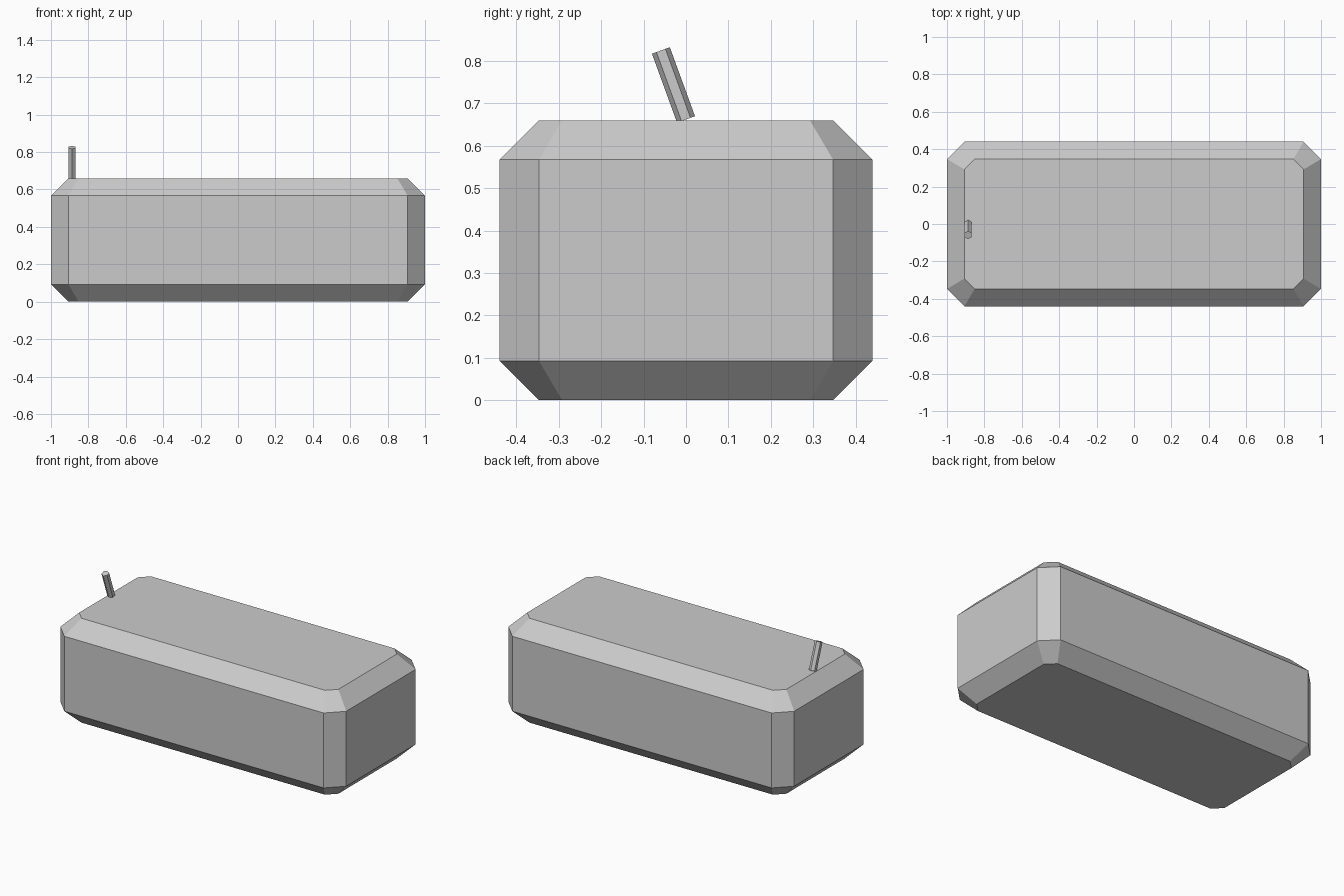
import bpy, bmesh
from math import radians, sin, cos, pi
from mathutils import Matrix

default = bpy.data.objects.get("Cube")
if default:
    bpy.data.objects.remove(default, do_unlink=True)

HALF_X, HALF_Y, HEIGHT = 1.0, 0.44, 0.66
CHAMFER, INNER_CUT = 0.093, 0.055

grey = bpy.data.materials.new("plain grey")
grey.use_nodes = True
colour = (0.6, 0.6, 0.6, 1)
grey.diffuse_color = colour
grey.node_tree.nodes["Principled BSDF"].inputs["Base Color"].default_value = colour


def add_object(name, bm):
    bmesh.ops.recalc_face_normals(bm, faces=bm.faces)
    mesh = bpy.data.meshes.new(name)
    bm.to_mesh(mesh)
    bm.free()
    mesh.materials.append(grey)
    obj = bpy.data.objects.new(name, mesh)
    bpy.context.collection.objects.link(obj)
    return obj


def cut_rectangle(hx, hy, cut):
    """Rectangle outline with its four corners cut off."""
    return [(hx, cut - hy), (hx, hy - cut), (hx - cut, hy), (cut - hx, hy),
            (-hx, hy - cut), (-hx, cut - hy), (cut - hx, -hy), (hx - cut, -hy)]


# Body: cut-corner outlines stacked from base to top
bm = bmesh.new()
wide = cut_rectangle(HALF_X, HALF_Y, CHAMFER)
narrow = cut_rectangle(HALF_X - CHAMFER, HALF_Y - CHAMFER, INNER_CUT)
levels = [(narrow, 0), (wide, CHAMFER), (wide, HEIGHT - CHAMFER), (narrow, HEIGHT)]
rings = [[bm.verts.new((x, y, z)) for x, y in outline] for outline, z in levels]
for low, high in zip(rings, rings[1:]):
    for i in range(len(low)):
        j = (i + 1) % len(low)
        bm.faces.new((low[i], low[j], high[j], high[i]))
bm.faces.new(rings[0])
bm.faces.new(rings[-1])
add_object("body", bm)

# Lever: six-sided rod leaning towards the front, on the right end of the top
LENGTH, RADIUS, LEAN = 0.173, 0.0225, radians(20)
bm = bmesh.new()
bmesh.ops.create_cone(bm, cap_ends=True, segments=6, radius1=RADIUS,
                      radius2=RADIUS, depth=LENGTH)
# Put two of the rod's edges on the front-to-back line
corner = max(bm.verts, key=lambda v: v.co.y)
if abs(corner.co.x) > RADIUS / 4:
    bmesh.ops.rotate(bm, verts=bm.verts, matrix=Matrix.Rotation(pi / 6, 3, "Z"))
lever = add_object("lever", bm)
lever.rotation_euler.x = LEAN
lever.location = (-0.887, -sin(LEAN) * LENGTH / 2, HEIGHT + 0.002 + cos(LEAN) * LENGTH / 2)
